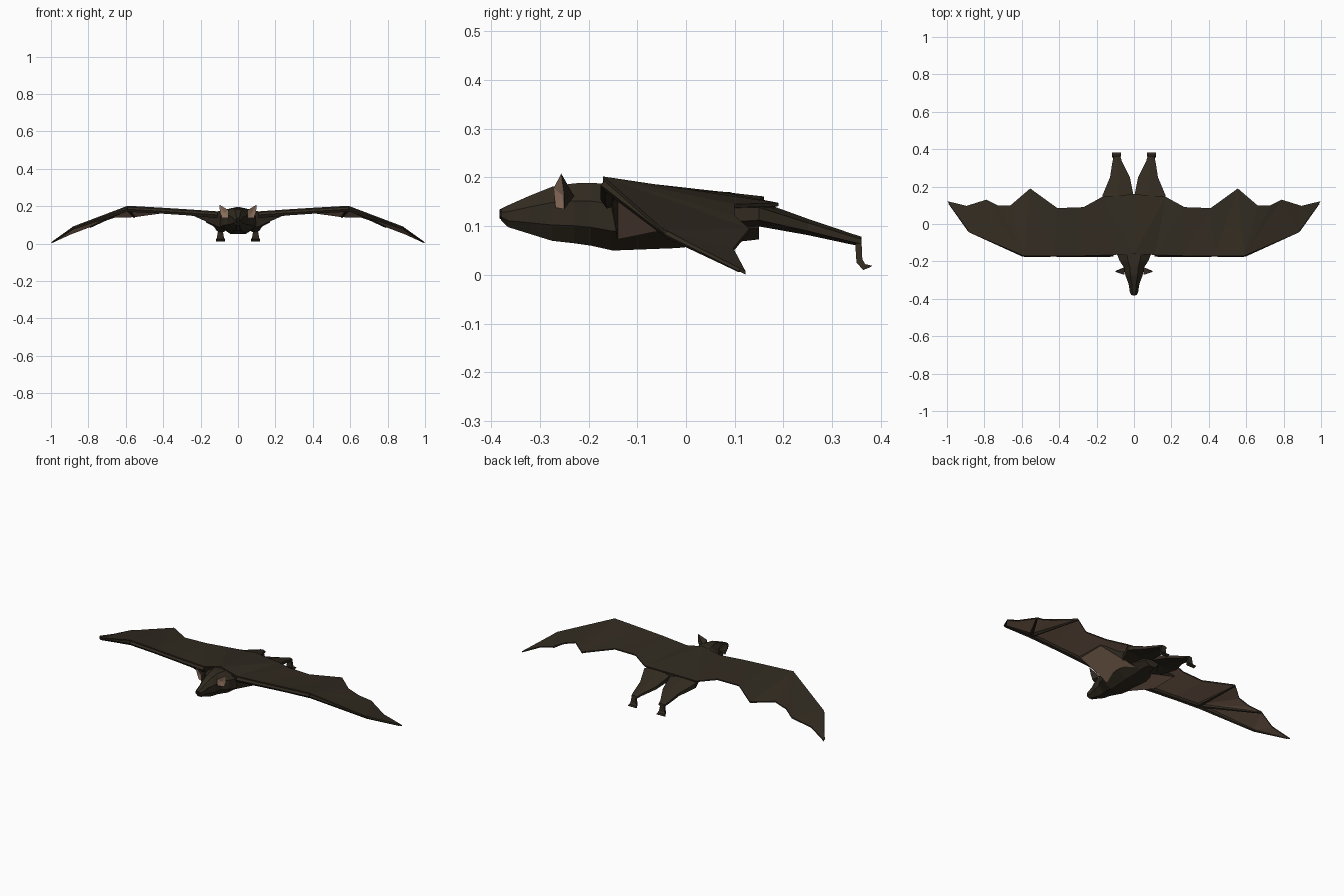
import bpy, bmesh, math
from mathutils import Vector

if "Cube" in bpy.data.objects:
    bpy.data.objects.remove(bpy.data.objects["Cube"], do_unlink=True)


def material(name, rgb):
    m = bpy.data.materials.new(name)
    m.use_nodes = True
    m.diffuse_color = (*rgb, 1)
    bsdf = m.node_tree.nodes["Principled BSDF"]
    bsdf.inputs["Base Color"].default_value = (*rgb, 1)
    bsdf.inputs["Roughness"].default_value = 0.9
    return m


FUR = material("dark_brown_fur", (0.031, 0.0235, 0.0145))
SKIN = material("tan_bare_skin", (0.32, 0.2, 0.135))
DARK = material("near_black", (0.012, 0.01, 0.008))


def build(name, verts, faces, mats, mirror=False):
    mesh = bpy.data.meshes.new(name)
    mesh.from_pydata(verts, [], faces)
    bm = bmesh.new()
    bm.from_mesh(mesh)
    bmesh.ops.recalc_face_normals(bm, faces=bm.faces)
    bm.to_mesh(mesh)
    bm.free()
    for m in mats:
        mesh.materials.append(m)
    ob = bpy.data.objects.new(name, mesh)
    bpy.context.collection.objects.link(ob)
    if mirror:
        ob.modifiers.new("mirror", 'MIRROR').use_mirror_merge = False
    return ob


def loft(name, rings, mats, mirror=False):
    """Skin a list of equal-length rings and cap both ends."""
    n = len(rings[0])
    verts = [p for r in rings for p in r]
    faces = [(i * n + k, i * n + (k + 1) % n, (i + 1) * n + (k + 1) % n, (i + 1) * n + k)
             for i in range(len(rings) - 1) for k in range(n)]
    faces += [tuple(range(n)), tuple(range(len(verts) - n, len(verts)))]
    return build(name, verts, faces, mats, mirror)


def section(x, y, w, low, high, n=8):
    """Upright polygon across the body."""
    mid, half = (low + high) / 2, (high - low) / 2
    s = 1 / math.cos(math.pi / n)
    angles = [2 * math.pi * (k + 0.5) / n for k in range(n)]
    return [(x + w * s * math.cos(a), y, mid + half * s * math.sin(a)) for a in angles]


def bone(name, path, radii):
    """Five-sided tapering tube along a path."""
    pts = [Vector(p) for p in path]
    rings = []
    for i, p in enumerate(pts):
        d = (pts[min(i + 1, len(pts) - 1)] - pts[max(i - 1, 0)]).normalized()
        u = d.cross(Vector((0, 0, 1))).normalized()
        v = u.cross(d)
        rings.append([p + radii[i] * (u * math.cos(a) + v * math.sin(a))
                      for a in (2 * math.pi * k / 5 for k in range(5))])
    return loft(name, rings, [FUR], True)


# Body and head: y, half width, bottom, top
profile = [(-0.38, 0.014, 0.112, 0.136), (-0.365, 0.022, 0.098, 0.143),
           (-0.32, 0.029, 0.084, 0.163), (-0.275, 0.046, 0.07, 0.181),
           (-0.23, 0.055, 0.065, 0.188), (-0.195, 0.078, 0.06, 0.189),
           (-0.15, 0.095, 0.05, 0.186), (-0.02, 0.1, 0.055, 0.172),
           (0.09, 0.08, 0.066, 0.16), (0.15, 0.045, 0.073, 0.15)]
loft("body", [section(0, y, w, lo, hi) for y, w, lo, hi in profile], [FUR])

# Nose pad
loft("nose", [section(0, -0.383, 0.008, 0.117, 0.133, 6),
              section(0, -0.375, 0.012, 0.114, 0.136, 6)], [DARK])

# Ears: bare hollow facing forward and outward, fur behind
ear = [(0.05, -0.272, 0.178), (0.1, -0.256, 0.208), (0.096, -0.25, 0.165),
       (0.084, -0.25, 0.135), (0.052, -0.268, 0.138),
       (0.074, -0.254, 0.164), (0.05, -0.23, 0.162)]
ear_faces = [(i, (i + 1) % 5, c) for c in (5, 6) for i in range(5)]
ears = build("ear", ear, ear_faces, [FUR, SKIN], True)
for f in ears.data.polygons:
    f.material_index = 1 if 5 in f.vertices else 0

# Wing: leading edge joints and scalloped trailing edge, meeting over the back
lead = [(0, -0.16, 0.197), (0.11, -0.165, 0.172), (0.27, -0.17, 0.183),
        (0.43, -0.17, 0.193), (0.59, -0.17, 0.202), (0.88, -0.045, 0.092)]
trail = [(0, 0.16, 0.161), (0.17, 0.145, 0.152), (0.27, 0.09, 0.17),
         (0.41, 0.085, 0.168), (0.555, 0.19, 0.148), (0.66, 0.1, 0.145),
         (0.73, 0.1, 0.122), (0.79, 0.13, 0.095), (0.895, 0.097, 0.055),
         (0.998, 0.122, 0.008)]
L, N = len(lead), len(lead) + len(trail)
top = [(i, i + 1, L + i + 1) for i in range(4)] + [(i, L + i + 1, L + i) for i in range(4)]
top += [(4, L + j + 1, L + j) for j in range(4, 7)]
top += [(4, 5, L + 7), (5, L + 8, L + 7), (5, L + 9, L + 8)]
bottom = [tuple(v + N for v in reversed(f)) for f in top]
rim = list(range(L)) + list(range(N - 1, L - 1, -1))
sides = [(a, a + N, b + N, b) for a, b in zip(rim, rim[1:])]
upper = lead + trail
lower = [(x, y, z - 0.007) for x, y, z in upper]
wing = build("wing", upper + lower, top + bottom + sides, [FUR, SKIN], True)
for f in wing.data.polygons:
    f.material_index = 1 if min(f.vertices) >= N else 0


# Wing bones under the membrane
def under(p, drop):
    return (p[0], p[1] + 0.008, p[2] - drop)


bone("arm", [under(p, 0.019) for p in lead[1:5]], [0.018, 0.014, 0.013, 0.014])
bone("first_finger", [under(lead[4], 0.018), under(lead[5], 0.009), (0.99, 0.11, 0.008)],
     [0.014, 0.008, 0.003])
bone("second_finger", [under(lead[4], 0.016), (0.79, 0.125, 0.088)], [0.011, 0.005])
bone("third_finger", [under(lead[4], 0.016), (0.556, 0.183, 0.141)], [0.012, 0.005])

# Shoulder wedge blending the chest into the wing, bare underneath
shoulder = loft("shoulder", [
    [(0.06, -0.16, 0.165), (0.06, 0.08, 0.152), (0.06, 0.08, 0.08), (0.06, -0.14, 0.068)],
    [(0.26, -0.155, 0.17), (0.26, 0.03, 0.164), (0.26, 0.03, 0.159), (0.26, -0.14, 0.158)]],
    [FUR, SKIN], True)
for f in shoulder.data.polygons:
    f.material_index = 1 if f.normal.z < -0.5 else 0

# Legs: x, y, half width, bottom, top
legs = [(0.075, 0.05, 0.05, 0.095, 0.148), (0.086, 0.15, 0.084, 0.103, 0.148),
        (0.075, 0.25, 0.053, 0.084, 0.113), (0.09, 0.335, 0.025, 0.065, 0.085),
        (0.09, 0.36, 0.018, 0.06, 0.077)]
loft("leg", [section(x, y, w, lo, hi, 6) for x, y, w, lo, hi in legs], [FUR], True)


# Hanging feet with toes turned back
def plate(w, y0, y1, z0, z1):
    return [(0.094 - w, y0, z0), (0.094 + w, y0, z0), (0.094 + w, y1, z1), (0.094 - w, y1, z1)]


loft("foot", [plate(0.011, 0.347, 0.36, 0.072, 0.076), plate(0.019, 0.35, 0.362, 0.025, 0.032),
              plate(0.024, 0.364, 0.368, 0.01, 0.022), plate(0.024, 0.379, 0.382, 0.016, 0.019)],
     [FUR], True)
